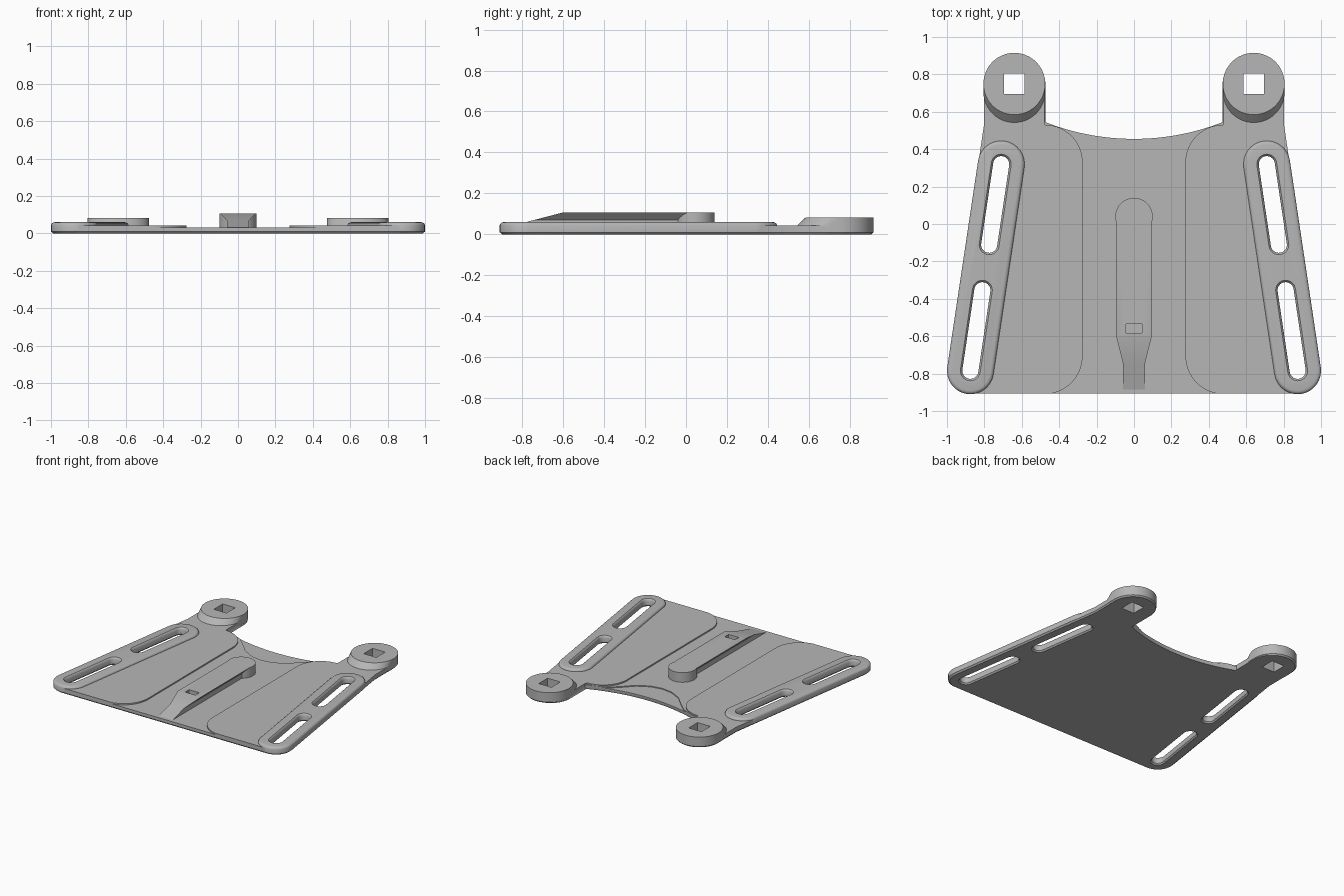
import bpy, bmesh, math
from mathutils import Vector

if "Cube" in bpy.data.objects:
    bpy.data.objects.remove(bpy.data.objects["Cube"], do_unlink=True)

grey = bpy.data.materials.new("plain_grey")
grey.use_nodes = True
colour = (0.47, 0.47, 0.47, 1)
grey.diffuse_color = colour
grey.node_tree.nodes["Principled BSDF"].inputs["Base Color"].default_value = colour


def loft(name, rings):
    """Closed solid skinned through rings of equal point count."""
    bm = bmesh.new()
    loops = [[bm.verts.new(p) for p in ring] for ring in rings]
    n = len(loops[0])
    for a, b in zip(loops, loops[1:]):
        for i in range(n):
            j = (i + 1) % n
            bm.faces.new((a[i], a[j], b[j], b[i]))
    bm.faces.new(loops[0][::-1])
    bm.faces.new(loops[-1])
    bmesh.ops.recalc_face_normals(bm, faces=bm.faces)
    mesh = bpy.data.meshes.new(name)
    bm.to_mesh(mesh)
    bm.free()
    obj = bpy.data.objects.new(name, mesh)
    bpy.context.collection.objects.link(obj)
    return obj


def prism(name, outline, z0, z1):
    return loft(name, [[(x, y, z) for x, y in outline] for z in (z0, z1)])


def combine(target, other, operation):
    """Apply a boolean and remove the helper."""
    mod = target.modifiers.new("combine", 'BOOLEAN')
    mod.operation, mod.solver, mod.object = operation, 'EXACT', other
    bpy.context.view_layer.update()
    graph = bpy.context.evaluated_depsgraph_get()
    mesh = bpy.data.meshes.new_from_object(target.evaluated_get(graph))
    target.modifiers.clear()
    target.data = mesh
    bpy.data.objects.remove(other, do_unlink=True)


def arc(cx, cy, r, start, end, steps=16):
    angles = [math.radians(start + (end - start) * i / steps) for i in range(steps + 1)]
    return [(cx + r * math.cos(a), cy + r * math.sin(a)) for a in angles]


def mirrored(half):
    """Complete a right-hand outline with its reflection."""
    return half + [(-x, y) for x, y in reversed(half) if x > 1e-5]


def capsule(p, q, r):
    """Stadium outline around the segment p to q."""
    a = math.degrees(math.atan2(q[1] - p[1], q[0] - p[0]))
    return arc(*p, r, a + 90, a + 270) + arc(*q, r, a - 90, a + 90)


def capsule_solid(name, p, q, profile):
    return loft(name, [[(x, y, z) for x, y in capsule(p, q, r)] for r, z in profile])


def finish(obj):
    obj.data.materials.clear()
    obj.data.materials.append(grey)
    for poly in obj.data.polygons:
        poly.material_index = 0
        poly.use_smooth = True
    obj.data.set_sharp_from_angle(angle=math.radians(30))


# Key positions on the right-hand side
rail_front, rail_back = Vector((0.875, -0.785)), Vector((0.71, 0.32))
boss_x, boss_y, boss_r = 0.64, 0.75, 0.165
top, floor = 0.043, 0.033

# Base plate with curved back edge
sweep = math.degrees(math.asin(0.478 / 1.3))
half = (arc(*rail_front, 0.122, -90, 8.5) + [(0.802, 0.53)]
        + arc(boss_x, boss_y, boss_r - 0.003, 0, 180, 32)
        + arc(0, 1.755, 1.3, -90 + sweep, -90, 12))
outline = mirrored(half)
plate = loft("mounting_plate", [[(x * s, y * s, z) for x, y in outline]
                                for s, z in ((0.99, 0), (1, 0.01), (1, top))])

# Shallow central recess
half = ([(0.48, -1)] + arc(0.48, -0.705, 0.205, 270, 180)
        + arc(0.475, 0.33, 0.2, 180, 90) + [(0.475, 0.7)])
combine(plate, prism("recess_cutter", mirrored(half), floor, 0.2), 'DIFFERENCE')

# Lower crescent at the back edge
half = [(0.4, 0.7), (0.4, 0.525), (0.32, 0.485), (0.25, 0.42),
        (0.18, 0.348), (0.09, 0.3), (0, 0.285)]
combine(plate, prism("crescent_cutter", mirrored(half), 0.026, 0.2), 'DIFFERENCE')

for side in (1, -1):
    def at(v):
        return (v[0] * side, v[1])

    # Raised rail with rounded edges and a fillet at its foot
    rail = capsule_solid("rail", at(rail_front), at(rail_back),
                         [(0.113, 0), (0.125, 0.01), (0.125, 0.045),
                          (0.121, 0.053), (0.114, 0.058), (0.105, 0.06)])
    combine(plate, rail, 'UNION')

    # Round boss with a sloping front
    rings = []
    for r, z, shift in ((boss_r - 0.01, 0, 0.045), (boss_r, 0.01, 0.045),
                        (boss_r, 0.04, 0.045), (boss_r, 0.083, 0)):
        ring = arc(boss_x * side, boss_y, r, 0, 180, 32)
        ring += arc(boss_x * side, boss_y - shift - 0.0005, r, 180, 360, 32)
        rings.append([(x, y, z) for x, y in ring])
    combine(plate, loft("boss", rings), 'UNION')

    # Square hole through the boss
    h = 0.054
    square = [(boss_x * side + a * h, boss_y + b * h)
              for a, b in ((-1, -1), (1, -1), (1, 1), (-1, 1))]
    combine(plate, prism("square_cutter", square, -0.1, 0.2), 'DIFFERENCE')

    # Two slots with softened rims along the rail
    for t0, t1 in ((0, 0.39), (0.61, 1)):
        p, q = (rail_front.lerp(rail_back, t) for t in (t0, t1))
        slot = capsule_solid("slot_cutter", at(p), at(q),
                             [(0.062, -0.01), (0.043, 0.01), (0.043, 0.045),
                              (0.048, 0.055), (0.064, 0.07)])
        combine(plate, slot, 'DIFFERENCE')
finish(plate)

# Dovetail clip with a ramped front and a round stop at the back
section = [(-0.06, 0.02), (0.06, 0.02), (0.06, 0.07),
           (0.095, 0.107), (-0.095, 0.107), (-0.06, 0.07)]
clip = loft("dovetail_clip", [[(x, y, z) for x, z in section] for y in (-0.907, 0.05)])
stop = prism("round_stop", arc(0, 0.04, 0.1, 0, 352.5, 47), 0.02, 0.107)
combine(clip, stop, 'UNION')
ramp = [(-0.56, 0.1174), (-0.95, 0.016), (-0.95, 0.2), (-0.56, 0.2)]
ramp_cutter = loft("ramp_cutter", [[(x, y, z) for y, z in ramp] for x in (-0.3, 0.3)])
combine(clip, ramp_cutter, 'DIFFERENCE')

# Small latch notch in the top of the clip
notch = [(-0.044, -0.583), (0.044, -0.583), (0.044, -0.535), (-0.044, -0.535)]
combine(clip, prism("notch_cutter", notch, 0.08, 0.2), 'DIFFERENCE')
finish(clip)
